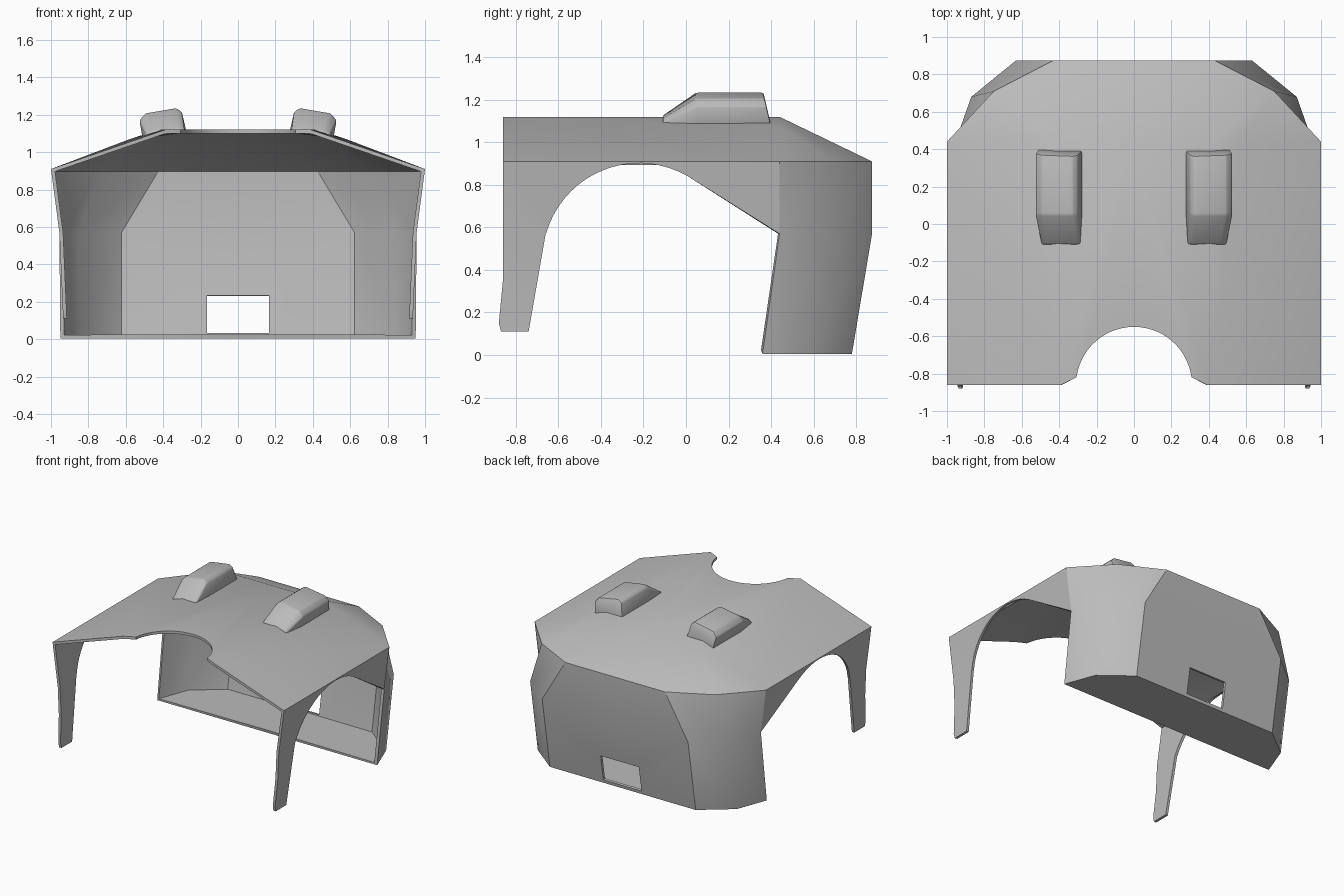
import bpy, bmesh, math

cube = bpy.data.objects.get("Cube")
if cube:
    bpy.data.objects.remove(cube, do_unlink=True)

grey = bpy.data.materials.new("shell grey")
grey.use_nodes = True
colour = (0.5, 0.5, 0.5, 1)
grey.diffuse_color = colour
grey.node_tree.nodes["Principled BSDF"].inputs["Base Color"].default_value = colour


def build(name, faces, thickness=0, bevel=0, up=None):
    """Mirrored object from corner lists; optional wall thickness and bevel."""
    bm = bmesh.new()
    for pts in faces:
        bm.faces.new([bm.verts.new(p) for p in pts])
    bmesh.ops.remove_doubles(bm, verts=bm.verts, dist=0.0005)
    bmesh.ops.recalc_face_normals(bm, faces=bm.faces)
    bm.normal_update()
    bm.faces.ensure_lookup_table()
    if up and bm.faces[0].normal.z < 0:
        bmesh.ops.reverse_faces(bm, faces=bm.faces)
    mesh = bpy.data.meshes.new(name)
    bm.to_mesh(mesh)
    bm.free()
    mesh.materials.append(grey)
    ob = bpy.data.objects.new(name, mesh)
    bpy.context.collection.objects.link(ob)
    ob.modifiers.new("mirror", 'MIRROR').use_clip = True
    if thickness:
        wall = ob.modifiers.new("wall", 'SOLIDIFY')
        wall.thickness = thickness
        wall.offset = -1
        wall.use_even_offset = True
    if bevel:
        soft = ob.modifiers.new("soft", 'BEVEL')
        soft.width = bevel
        soft.segments = 2
        soft.limit_method = 'ANGLE'
        soft.angle_limit = math.radians(25)
    bpy.ops.object.select_all(action='DESELECT')
    ob.select_set(True)
    bpy.context.view_layer.objects.active = ob
    bpy.ops.object.convert(target='MESH')
    bpy.ops.object.shade_smooth_by_angle(angle=math.radians(32))
    return ob


# Heights and key corners of the half shell
ROOF, WAIST, HIP, FLOOR = 1.12, 0.91, 0.57, 0.005
FRONT, REAR, BACK = -0.86, 0.44, 0.875


def side(y, z):
    """Point on the side wall, which leans inward below the waist."""
    if z >= HIP:
        x = 0.955 + 0.045 * (z - HIP) / (WAIST - HIP)
    else:
        x = 0.935 + 0.02 * (z - 0.11) / (HIP - 0.11)
    return (x, y, z)


# Rings around the rear, from the centre to the side
upper = [(0, BACK, WAIST), (0.43, BACK, WAIST), (0.75, 0.71, WAIST), side(REAR, WAIST)]
middle = [(0, BACK, HIP), (0.63, BACK, HIP), (0.87, 0.68, HIP), side(REAR, HIP)]
lower = [(0, 0.78, FLOOR), (0.63, 0.78, FLOOR), (0.86, 0.6, FLOOR), (0.95, 0.36, FLOOR)]

# Roof with the round front notch, and the sloping shoulders
notch = [(0.31 * math.sin(a), FRONT + 0.31 * math.cos(a), ROOF)
         for a in [math.radians(82.5 * i / 14) for i in range(15)]]
nose = (0.39, FRONT, ROOF)
ridge = (0.42, REAR, ROOF)
crease = (0.57, REAR, 1.073)
faces = [
    notch + [nose, ridge, (0, REAR, ROOF)],
    [nose, crease, ridge],
    [nose, side(FRONT, WAIST), side(REAR, WAIST), crease],
    [(0, REAR, ROOF), ridge, upper[1], upper[0]],
    [ridge, upper[2], upper[1]],
    [ridge, crease, upper[2]],
    [crease, upper[3], upper[2]],
]

# Rear walls
for i in range(3):
    faces.append([upper[i], upper[i + 1], middle[i + 1], middle[i]])
    if i:
        faces.append([middle[i], middle[i + 1], lower[i + 1], lower[i]])


# Lower rear wall around the plate opening, then the floor
def rear(x, z):
    return (x, 0.78 + 0.095 * (z - FLOOR) / (HIP - FLOOR), z)


faces.append([middle[0], middle[1], lower[1], lower[0],
              rear(0, 0.03), rear(0.165, 0.03), rear(0.165, 0.23), rear(0, 0.23)])
faces.append(lower + [(0, 0.36, FLOOR)])

# Side wall with the wheel arch, then the front leg
arch = [side(-0.22 + 0.455 * math.cos(a), 0.447 + 0.455 * math.sin(a))
        for a in [math.radians(60 + 104 * i / 18) for i in range(19)]]
hip_front = [side(-0.66, HIP), side(FRONT, HIP)]
faces.append([side(FRONT, WAIST), side(REAR, WAIST), side(REAR, HIP)] + arch + hip_front)
faces.append(hip_front + [side(y, z) for y, z in
                          [(FRONT, 0.36), (-0.88, 0.15), (-0.87, 0.11), (-0.74, 0.11)]])
build("body_shell", faces, thickness=0.02, up=True)

# Roof scoops: loft of three sections (x, z), wedge-shaped at the front
low = [(0.285, 1.105), (0.287, 1.122), (0.32, 1.125), (0.46, 1.112), (0.49, 1.1), (0.495, 1.08)]
full = [(0.275, 1.105), (0.3, 1.215), (0.33, 1.235), (0.495, 1.207), (0.527, 1.17), (0.51, 1.075)]
sections = [
    [(x, -0.11, z) for x, z in low],
    [(x, 0.05, z) for x, z in full],
    [(x, 0.4 - 0.035 * (z - 1.08) / 0.15, z) for x, z in full],
]
loft = [sections[0], sections[2]]
for a, b in zip(sections, sections[1:]):
    for i in range(6):
        j = (i + 1) % 6
        loft.append([a[i], a[j], b[j], b[i]])
build("roof_scoop", loft, bevel=0.01)
